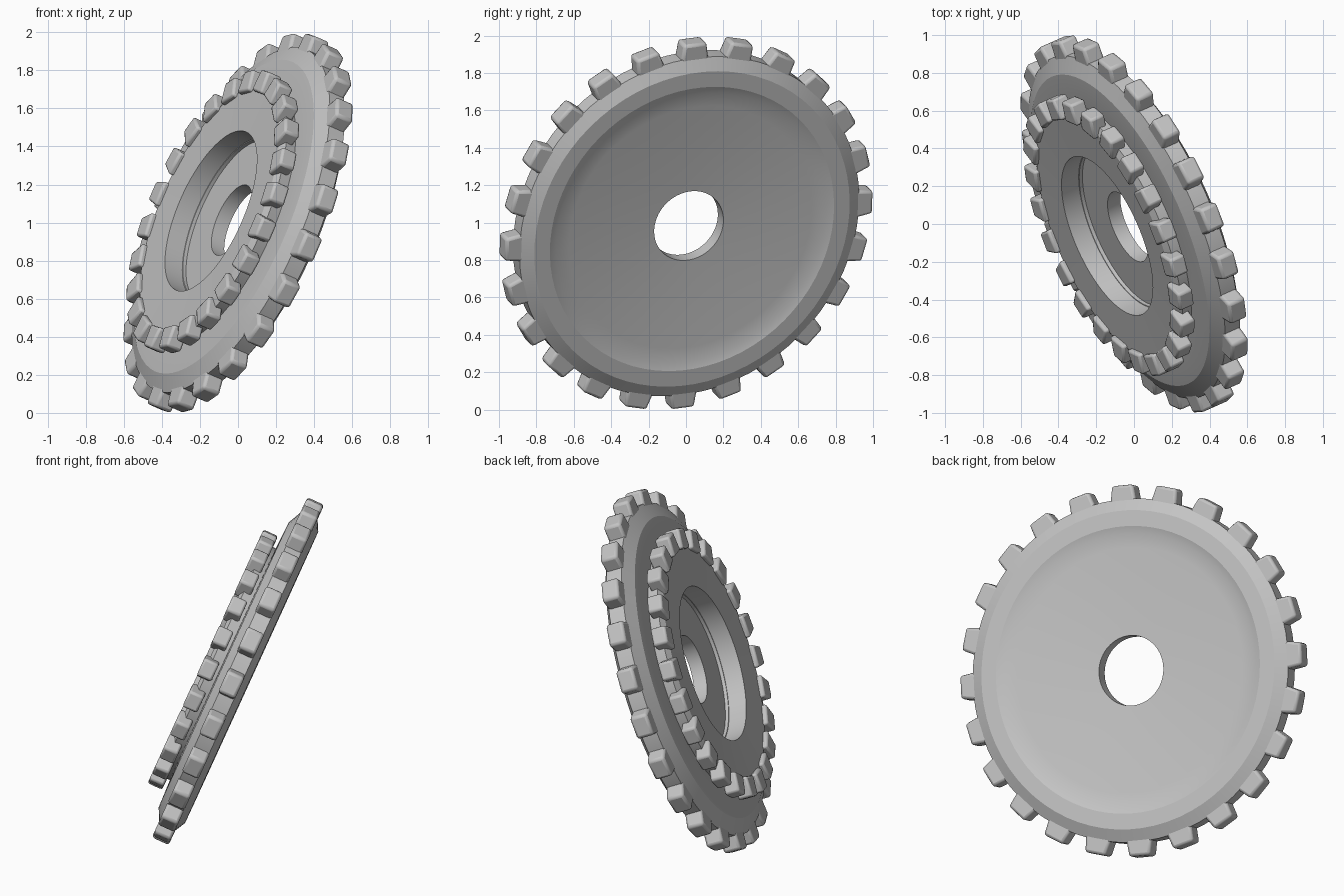
import bpy, bmesh, math
from mathutils import Matrix, Vector

if "Cube" in bpy.data.objects:
    bpy.data.objects.remove(bpy.data.objects["Cube"], do_unlink=True)

# Single metal colour
metal = bpy.data.materials.new("grey_metal")
metal.use_nodes = True
metal.diffuse_color = (0.55, 0.55, 0.55, 1)
metal.node_tree.nodes["Principled BSDF"].inputs["Base Color"].default_value = (0.55, 0.55, 0.55, 1)

# Tilted frame: local z is the gear axis, pointing towards the small gear
axis = Vector((-0.847, -0.376, 0.376)).normalized()
up = (Vector((0, 0, 1)) - axis * axis.z).normalized()
side = axis.cross(up)
frame = Matrix((up, side, axis)).transposed().to_4x4()
frame.translation = (0, 0, 0.998)


def finish(name, bm, angle):
    bmesh.ops.recalc_face_normals(bm, faces=bm.faces)
    mesh = bpy.data.meshes.new(name)
    bm.to_mesh(mesh)
    bm.free()
    mesh.materials.append(metal)
    obj = bpy.data.objects.new(name, mesh)
    bpy.context.collection.objects.link(obj)
    obj.matrix_world = frame
    bpy.ops.object.select_all(action="DESELECT")
    obj.select_set(True)
    bpy.context.view_layer.objects.active = obj
    bpy.ops.object.shade_smooth_by_angle(angle=math.radians(angle))
    return obj


def lathe(name, profile, segments=72):
    """Revolve a closed (radius, height) profile about the gear axis."""
    bm = bmesh.new()
    rings = []
    for i in range(segments):
        a = math.tau * i / segments
        rings.append([bm.verts.new((r * math.cos(a), r * math.sin(a), h)) for r, h in profile])
    n = len(profile)
    for i in range(segments):
        a, b = rings[i], rings[(i + 1) % segments]
        for j in range(n):
            k = (j + 1) % n
            bm.faces.new((a[j], b[j], b[k], a[k]))
    return finish(name, bm, 20)


def teeth(name, inner, outer, base, tip, low, high, bevel, count=24):
    """Ring of tapered blocks with softened edges."""
    bm = bmesh.new()
    for i in range(count):
        turn = Matrix.Rotation(math.tau * (i + 0.5) / count, 4, "Z")
        block = bmesh.ops.create_cube(bm, size=1)["verts"]
        for v in block:
            width = tip if v.co.x > 0 else base
            v.co = turn @ Vector((outer if v.co.x > 0 else inner,
                                  v.co.y * width,
                                  high if v.co.z > 0 else low))
    obj = finish(name, bm, 40)
    mod = obj.modifiers.new("soft_edges", "BEVEL")
    mod.width = bevel
    mod.segments = 2
    return obj


# Large wheel: bevelled rim, dished back, centre hole and recess floor
lathe("large_wheel", [
    (0.20, -0.04), (0.70, -0.06), (0.78, -0.07), (0.82, -0.085), (0.91, -0.085),
    (0.98, -0.048), (0.98, 0.045), (0.89, 0.088), (0.70, 0.095),
    (0.45, 0.06), (0.45, 0.04), (0.20, 0.04)])

# Small wheel: stacked ring around the round recess
lathe("small_wheel", [
    (0.4545, 0.04), (0.72, 0.08), (0.73, 0.155), (0.69, 0.175), (0.4545, 0.168)])

teeth("large_teeth", 0.91, 1.06, 0.175, 0.13, -0.052, 0.052, 0.016)
teeth("small_teeth", 0.67, 0.79, 0.135, 0.105, 0.112, 0.202, 0.013)
